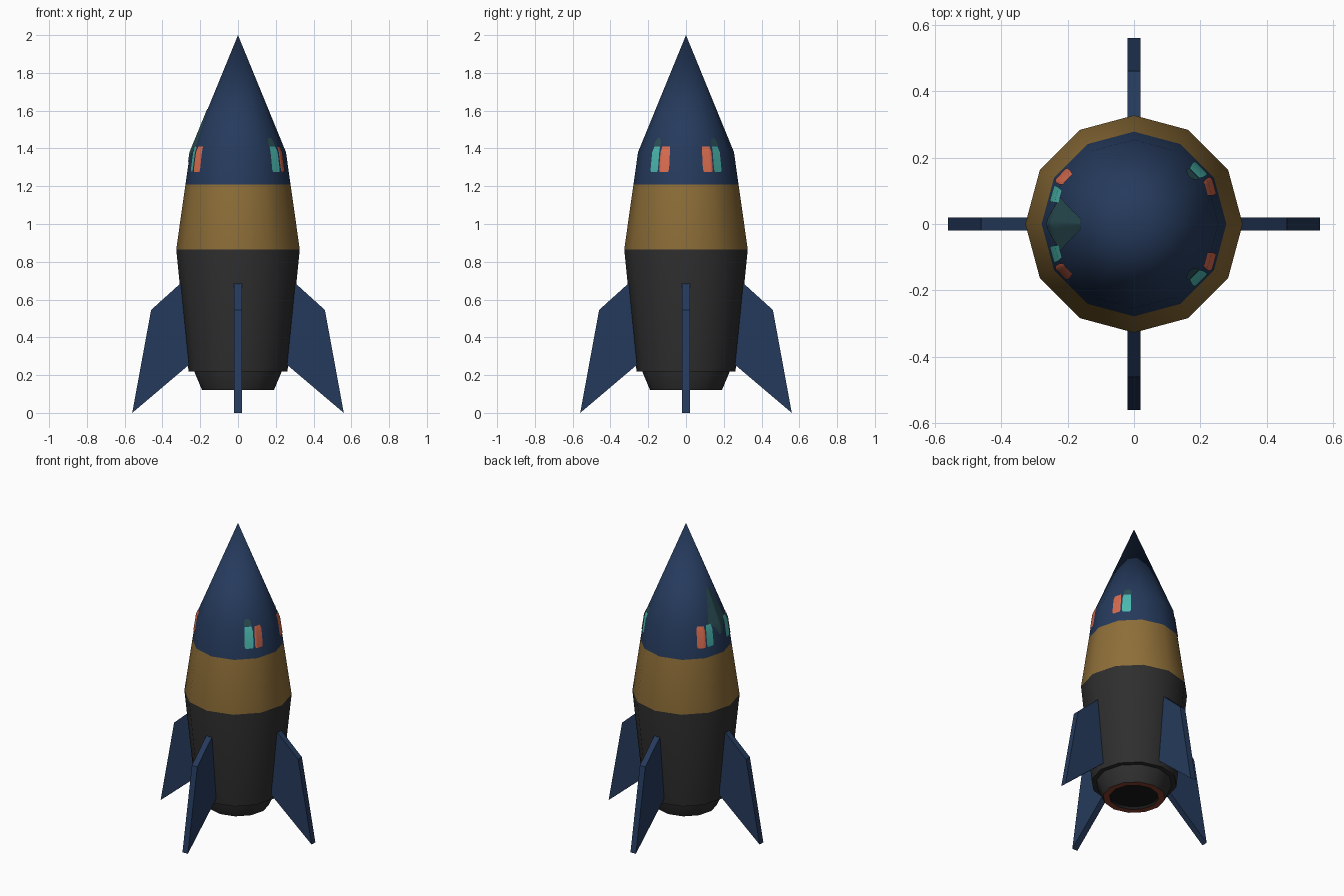
import bpy, bmesh, math
from mathutils import Matrix

if "Cube" in bpy.data.objects:
    bpy.data.objects.remove(bpy.data.objects["Cube"])

SIDES = 12


def material(name, r, g, b):
    lin = [(c / 255 / 12.92 if c < 11 else ((c / 255 + 0.055) / 1.055) ** 2.4) for c in (r, g, b)]
    m = bpy.data.materials.new(name)
    m.diffuse_color = (*lin, 1)
    m.use_nodes = True
    m.node_tree.nodes["Principled BSDF"].inputs["Base Color"].default_value = m.diffuse_color
    return m


navy = material("navy", 37, 58, 92)
gold = material("gold", 142, 110, 56)
charcoal = material("charcoal", 46, 46, 46)
teal = material("teal", 75, 185, 175)
coral = material("coral", 214, 106, 78)
dark_teal = material("dark teal", 44, 80, 86)
rust = material("rust", 135, 62, 46)
soot = material("soot", 24, 24, 24)


def make_object(name, bm, mats, smooth=True, recalc=True):
    if recalc:
        bmesh.ops.recalc_face_normals(bm, faces=bm.faces)
    me = bpy.data.meshes.new(name)
    bm.to_mesh(me)
    bm.free()
    for m in mats:
        me.materials.append(m)
    if smooth:
        me.shade_smooth()
        me.set_sharp_from_angle(angle=math.radians(40))
    ob = bpy.data.objects.new(name, me)
    bpy.context.collection.objects.link(ob)
    return ob


def lathe(name, profile, mats, bands):
    """Twelve-sided turned shape; bands[i] is the material of segment i."""
    bm = bmesh.new()
    rings = []
    for r, z in profile:
        if r == 0:
            rings.append([bm.verts.new((0, 0, z))] * SIDES)
        else:
            rings.append([bm.verts.new((r * math.cos(math.tau * i / SIDES),
                                        r * math.sin(math.tau * i / SIDES), z)) for i in range(SIDES)])
    for lo, hi, mat in zip(rings, rings[1:], bands):
        for i in range(SIDES):
            j = (i + 1) % SIDES
            corners = list(dict.fromkeys((lo[i], lo[j], hi[j], hi[i])))
            bm.faces.new(corners).material_index = mat
    return make_object(name, bm, mats)


# Hull: charcoal tail, gold band, navy nose
hull = [(0, 0.22), (0.262, 0.22), (0.327, 0.865), (0.278, 1.21), (0.254, 1.38), (0, 2.0)]
lathe("hull", hull, [charcoal, gold, navy], [0, 0, 1, 2, 2])

# Engine nozzle with rust rim and sooty recess
lathe("nozzle", [(0.232, 0.225), (0.232, 0.22), (0.19, 0.12), (0.15, 0.12), (0.15, 0.14), (0, 0.14)],
      [charcoal, rust, soot], [0, 0, 1, 2, 2])

# Four swept fins
outline = [(0.24, 0.74), (0.305, 0.685), (0.46, 0.545), (0.56, 0.0), (0.265, 0.25), (0.24, 0.27)]
for k, side in enumerate(("right", "back", "left", "front")):
    bm = bmesh.new()
    face = bm.faces.new([bm.verts.new((r, -0.02, z)) for r, z in outline])
    ext = bmesh.ops.extrude_face_region(bm, geom=[face])
    bmesh.ops.translate(bm, vec=(0, 0.04, 0),
                        verts=[v for v in ext["geom"] if isinstance(v, bmesh.types.BMVert)])
    bmesh.ops.rotate(bm, cent=(0, 0, 0), matrix=Matrix.Rotation(k * math.pi / 2, 3, 'Z'), verts=bm.verts)
    make_object(side + "_fin", bm, [navy], smooth=False)


def nose_point(deg, z, lift=0.003):
    """Point just above the faceted nose at an azimuth and height."""
    r = 0.254 + (1.38 - z) * 0.1437 if z < 1.38 else 0.254 * (2 - z) / 0.62
    r = r * math.cos(math.radians(15)) / math.cos(math.radians(deg % 30 - 15)) + lift
    a = math.radians(deg)
    return (r * math.cos(a), r * math.sin(a), z)


def patch(name, rows, mat, cols=8):
    """Painted plate on the nose; rows are (height, start angle, end angle)."""
    bm = bmesh.new()
    grid = [[bm.verts.new(nose_point(a + (b - a) * c / cols, z)) for c in range(cols + 1)]
            for z, a, b in rows]
    for lo, hi in zip(grid, grid[1:]):
        for c in range(cols):
            bm.faces.new((lo[c], lo[c + 1], hi[c + 1], hi[c]))
    make_object(name, bm, [mat], recalc=False)


# Window marks, mirrored front to back
marks = [("right_coral_window", 20, 32, coral), ("right_teal_window", 34, 46, teal),
         ("left_coral_window", 140, 152, coral), ("left_teal_window", 154, 165, teal)]
for name, a, b, mat in marks:
    for s, end in ((1, "back"), (-1, "front")):
        lo, hi = sorted((s * a, s * b))
        patch(name + "_" + end, [(1.275, lo + 1, hi - 1), (1.29, lo, hi), (1.38, lo, hi), (1.41, lo + 1, hi - 1)], mat)
for s, end in ((1, "back"), (-1, "front")):
    lo, hi = sorted((s * 35, s * 46))
    patch("window_shade_" + end, [(1.412, lo, hi), (1.435, lo, hi), (1.455, lo + 3, hi - 3)], dark_teal)

# Dark teal splash on the left of the nose
splash = [(1.33, 4), (1.38, 10), (1.415, 20), (1.46, 17), (1.52, 13), (1.56, 10), (1.61, 5)]
patch("left_splash", [(z, 180 - w, 180 + w) for z, w in splash], dark_teal, 12)
